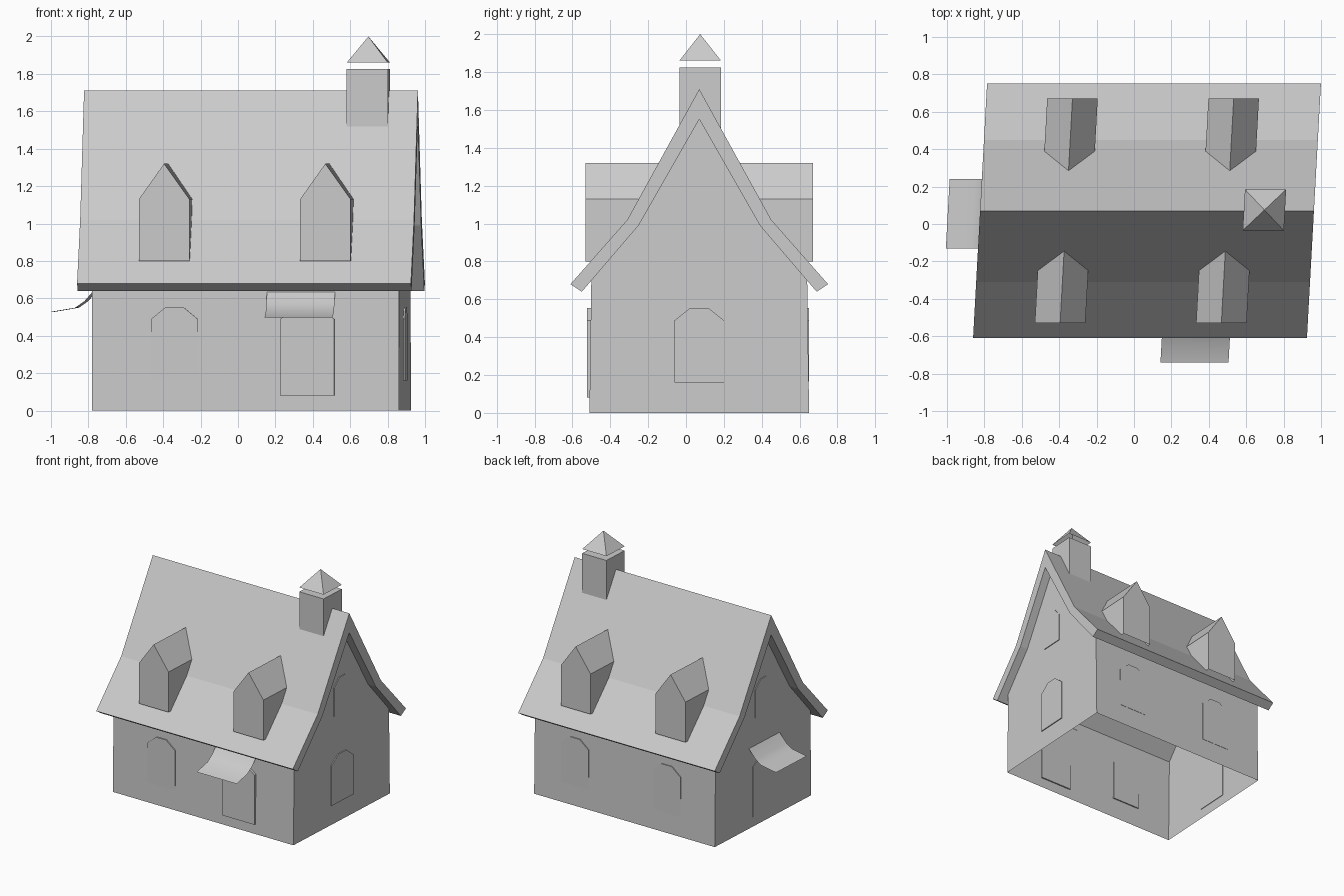
import bpy, bmesh

if "Cube" in bpy.data.objects:
    bpy.data.objects.remove(bpy.data.objects["Cube"])

SHEAR, MID = 0.055, 0.07   # the whole house leans slightly in plan around its ridge


def build(name, verts, faces, smooth=False):
    me = bpy.data.meshes.new(name)
    me.from_pydata([(x + SHEAR * (y - MID), y, z) for x, y, z in verts], [], faces)
    bm = bmesh.new()
    bm.from_mesh(me)
    bmesh.ops.recalc_face_normals(bm, faces=bm.faces)
    for f in bm.faces:
        f.smooth = smooth
    bm.to_mesh(me)
    bm.free()
    ob = bpy.data.objects.new(name, me)
    bpy.context.collection.objects.link(ob)
    return ob


def sweep(name, pts, place, a, b, closed=True, smooth=False):
    """Extrude a 2D profile between depths a and b; closed gives end caps."""
    n = len(pts)
    verts = [place(p, d) for d in (a, b) for p in pts]
    faces = [(i, (i + 1) % n, n + (i + 1) % n, n + i) for i in range(n if closed else n - 1)]
    if closed:
        faces += [tuple(range(n)), tuple(range(n, 2 * n))]
    return build(name, verts, faces, smooth)


along_x = lambda p, d: (d, p[0], p[1])   # profile in y-z
along_y = lambda p, d: (p[0], d, p[1])   # profile in x-z

# Walls: open-bottomed shell, gables reaching the roof underside
wall = [(-0.51, 0), (-0.50, 0.70), (-0.25, 0.99), (0.07, 1.55),
        (0.39, 0.99), (0.64, 0.70), (0.65, 0)]
XL, XR = -0.748, 0.892
n = len(wall)
build("walls", [along_x(p, x) for x in (XL, XR) for p in wall],
      [tuple(range(n)), tuple(range(n, 2 * n)),
       (0, 1, n + 1, n), (n - 2, n - 1, 2 * n - 1, 2 * n - 2)])

# Roof: kinked slab with thickness
outer = [(-0.61, 0.68), (-0.31, 1.02), (0.07, 1.71), (0.45, 1.02), (0.75, 0.68)]
inner = [(-0.55, 0.64), (-0.25, 0.99), (0.07, 1.55), (0.39, 0.99), (0.69, 0.64)]
ring = outer + inner[::-1]
v = [along_x(p, x) for x in (-0.823, 0.962) for p in ring]
f = [(i, (i + 1) % 10, 10 + (i + 1) % 10, 10 + i) for i in range(10)]
for o in (0, 10):
    f += [(o + i, o + i + 1, o + 8 - i, o + 9 - i) for i in range(4)]
build("roof", v, f)

# Dormers: mirrored pairs, front pentagon running back into the roof
for i, cx in enumerate((-0.362, 0.50)):
    for side, s in (("front", -1), ("back", 1)):
        shape = [(-0.135, 0.8, 0.43), (-0.135, 1.13, 0.30), (0, 1.32, 0.205),
                 (0.135, 1.13, 0.30), (0.135, 0.8, 0.43)]
        v = [(cx + x, MID + s * 0.60, z) for x, z, d in shape]
        v += [(cx + x, MID + s * d, z) for x, z, d in shape]
        build(f"dormer_{side}_{i}", v,
              [(0, 1, 2, 3, 4)] + [(k, k + 1, k + 6, k + 5) for k in range(4)])


# Arched doors and windows: thin panels on the walls
def arch(c, w, z0, z1):
    h, k = w / 2, w * 0.18
    s = 0.066
    return [(c - h, z0), (c + h, z0), (c + h, z1 - s), (c + k, z1), (c - k, z1), (c - h, z1 - s)]


sweep("front_window", arch(-0.308, 0.25, 0.165, 0.555), along_y, -0.512, -0.498)
sweep("front_door", arch(0.402, 0.29, 0.08, 0.555), along_y, -0.522, -0.498)
for i, c in enumerate((-0.311, 0.524)):
    sweep(f"back_window_{i}", arch(c, 0.25, 0.165, 0.555), along_y, 0.635, 0.65)
sweep("right_window", arch(0.07, 0.26, 0.16, 0.555), along_x, XR - 0.004, XR + 0.008)
sweep("left_door", arch(0.055, 0.28, 0.08, 0.555), along_x, XL - 0.004, XL + 0.004)
for side, x in (("left", XL), ("right", XR)):
    sweep(f"{side}_attic_window", arch(0.07, 0.19, 0.88, 1.18), along_x, x - 0.006, x + 0.006)

# Awnings: thin curved sheets over the doors
sweep("front_awning", [(-0.50, 0.635), (-0.55, 0.575), (-0.61, 0.53), (-0.74, 0.497)],
      along_x, 0.186, 0.55, closed=False, smooth=True)
sweep("left_awning", [(-0.745, 0.66), (-0.81, 0.585), (-0.86, 0.55), (-0.995, 0.527)],
      along_y, -0.13, 0.24, closed=False, smooth=True)

# Chimney and its floating pyramid cap
cx, cy, h = 0.697, 0.075, 0.11
square = [(cx - h, cy - h), (cx + h, cy - h), (cx + h, cy + h), (cx - h, cy + h)]
sweep("chimney", square, lambda p, d: (p[0], p[1], d), 1.50, 1.825)
build("chimney_cap", [(x, y, 1.86) for x, y in square] + [(cx, cy, 2.0)],
      [(i, (i + 1) % 4, 4) for i in range(4)])
